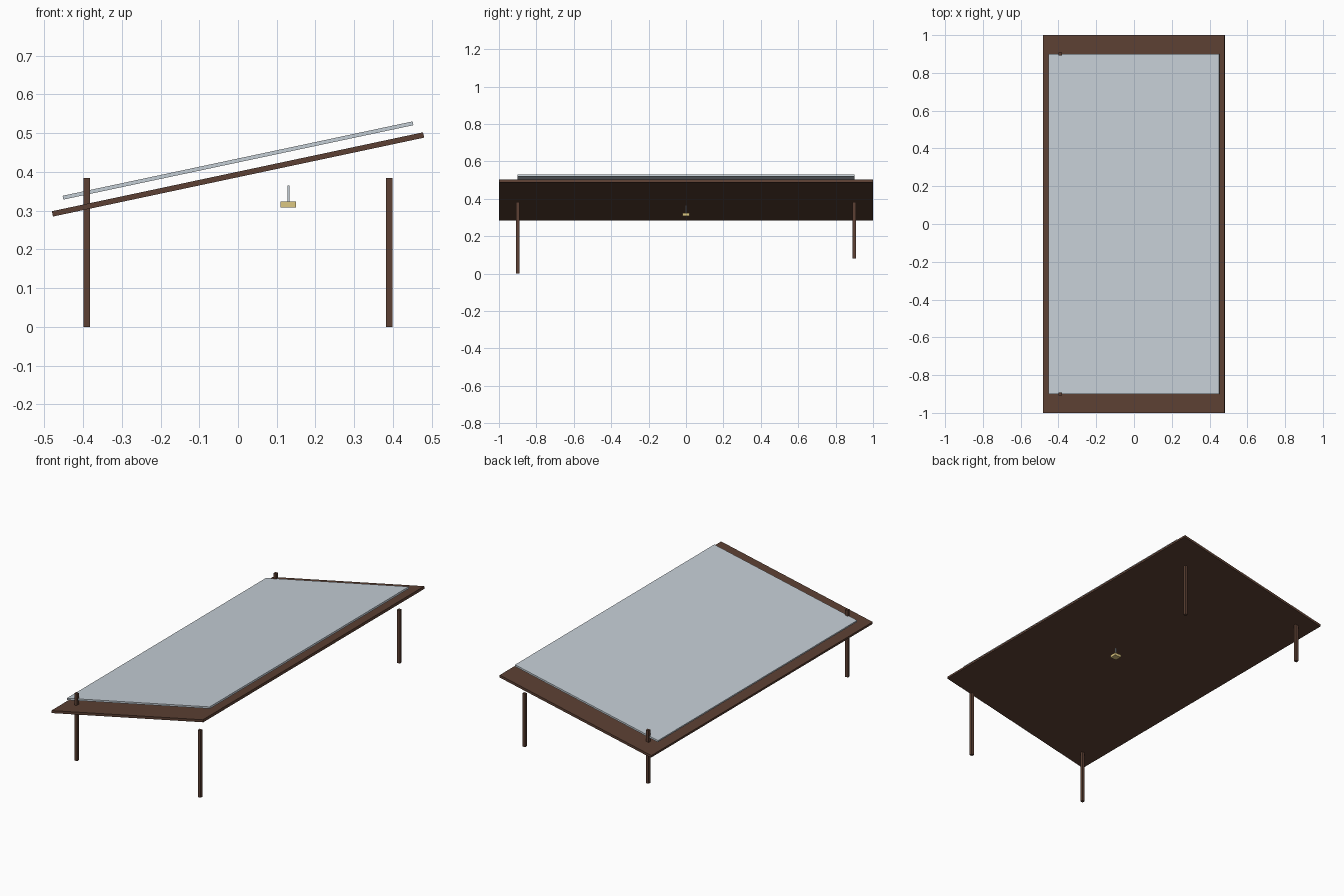
import bpy
import math

if "Cube" in bpy.data.objects:
    bpy.data.objects.remove(bpy.data.objects["Cube"])


def material(name, color):
    mat = bpy.data.materials.new(name)
    mat.diffuse_color = (*color, 1.0)
    mat.use_nodes = True
    mat.node_tree.nodes["Principled BSDF"].inputs["Base Color"].default_value = mat.diffuse_color
    return mat


BROWN = material("dark_brown_wood", (0.107, 0.051, 0.033))
METAL = material("pale_grey_metal", (0.56, 0.62, 0.67))
YELLOW = material("warm_yellow", (0.72, 0.57, 0.22))


def box(name, center, size, mat, tilt=0.0):
    """Flat-sided box, optionally tilted about y so that +x rises."""
    bpy.ops.mesh.primitive_cube_add(size=1, location=center)
    obj = bpy.context.object
    obj.name = name
    obj.scale = size
    obj.rotation_euler = (0, -tilt, 0)
    obj.data.materials.append(mat)
    return obj


# Sloping roof: wooden deck with a metal sheet floating above it
SLOPE = math.radians(12)
box("roof_deck", (0, 0, 0.3935), (0.98, 2.0, 0.014), BROWN, SLOPE)
box("roof_sheet", (0, 0, 0.4295), (0.924, 1.8, 0.01), METAL, SLOPE)

# Posts: the back pair stands on higher ground
POST_TOP = 0.384
for depth, y, foot in (("front", -0.9, 0.0), ("back", 0.9, 0.08)):
    for side, x in (("left", -0.391), ("right", 0.391)):
        box(f"{depth}_{side}_post", (x, y, (POST_TOP + foot) / 2),
            (0.017, 0.017, POST_TOP - foot), BROWN)

# Hanging lamp: thin rod and square shade
box("lamp_rod", (0.13, 0, 0.343), (0.005, 0.005, 0.044), METAL)
box("lamp_shade", (0.13, 0, 0.3155), (0.04, 0.04, 0.015), YELLOW)
